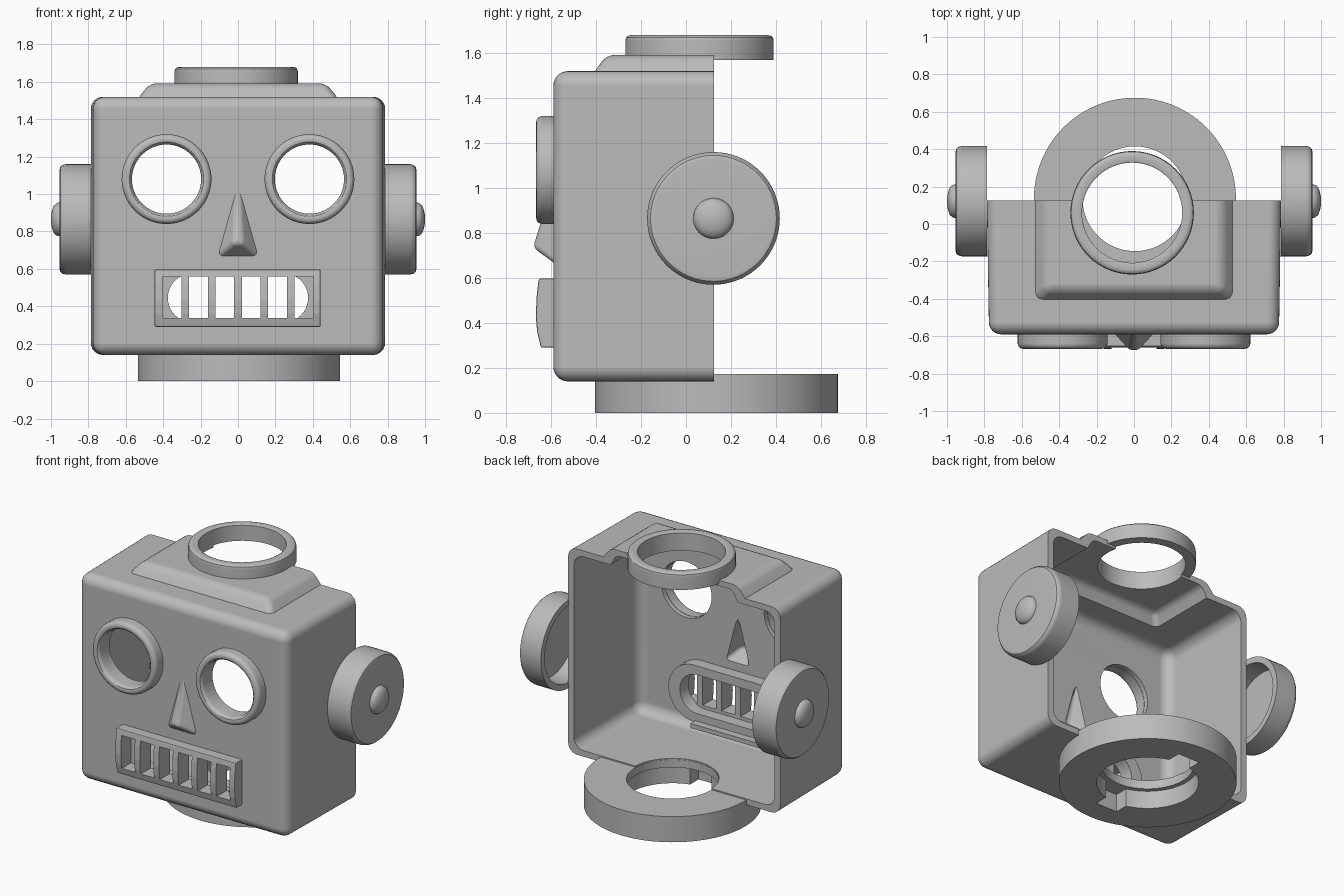
import bpy, bmesh, math
from mathutils import Vector

cube = bpy.data.objects.get("Cube")
if cube:
    bpy.data.objects.remove(cube)

grey = bpy.data.materials.new("plain_grey")
grey.use_nodes = True
grey.diffuse_color = (0.5, 0.5, 0.5, 1)
grey.node_tree.nodes["Principled BSDF"].inputs["Base Color"].default_value = (0.5, 0.5, 0.5, 1)


def make(name, bm, loc=(0, 0, 0)):
    bmesh.ops.recalc_face_normals(bm, faces=bm.faces)
    mesh = bpy.data.meshes.new(name)
    bm.to_mesh(mesh)
    bm.free()
    mesh.materials.append(grey)
    obj = bpy.data.objects.new(name, mesh)
    obj.location = loc
    bpy.context.collection.objects.link(obj)
    return obj


def hull(name, points, bevel=0, segments=4):
    """Convex solid; every edge except those of its rear face is rounded."""
    bm = bmesh.new()
    for p in points:
        bm.verts.new(p)
    bmesh.ops.convex_hull(bm, input=bm.verts)
    bmesh.ops.dissolve_limit(bm, angle_limit=0.01, verts=bm.verts, edges=bm.edges)
    if bevel:
        rear = max(v.co.y for v in bm.verts) - 0.0001
        edges = [e for e in bm.edges if min(v.co.y for v in e.verts) < rear]
        bmesh.ops.bevel(bm, geom=edges, offset=bevel, segments=segments,
                        profile=0.5, affect='EDGES', clamp_overlap=True)
    return make(name, bm)


def box(name, lo, hi, bevel=0):
    return hull(name, [(x, y, z) for x in (lo[0], hi[0])
                       for y in (lo[1], hi[1]) for z in (lo[2], hi[2])], bevel)


def lathe(name, profile, loc, axis=(0, 0, 1), closed=False, steps=64):
    """Revolve (radius, height) points about an axis."""
    bm = bmesh.new()
    rot = Vector(axis).to_track_quat('Z', 'Y').to_matrix()
    rows = []
    for i in range(steps):
        a = math.tau * i / steps
        rows.append([bm.verts.new(rot @ Vector((r * math.cos(a), r * math.sin(a), h)))
                     for r, h in profile])
    n = len(profile)
    for i in range(steps):
        a, b = rows[i], rows[(i + 1) % steps]
        for j in range(n if closed else n - 1):
            k = (j + 1) % n
            bm.faces.new((a[j], b[j], b[k], a[k]))
    bmesh.ops.remove_doubles(bm, verts=bm.verts, dist=0.0001)
    return make(name, bm, loc)


def drill(radius, length, loc, axis=(0, 0, 1)):
    return lathe("drill", [(0, 0), (radius, 0), (radius, length), (0, length)], loc, axis)


def combine(obj, tool, op='DIFFERENCE'):
    bpy.context.view_layer.update()
    mod = obj.modifiers.new("combine", 'BOOLEAN')
    mod.object, mod.operation, mod.solver = tool, op, 'EXACT'
    bpy.context.view_layer.objects.active = obj
    bpy.ops.object.modifier_apply(modifier=mod.name)
    bpy.data.objects.remove(tool)


def head_block(front, rear, bottom, top, half, bevel):
    return hull("head_shell", [(s * (half - 0.012 * (y == front)), y, z) for s in (-1, 1)
                               for y in (front, rear) for z in (bottom, top)], bevel, 6)


def crown(half, front, rear, bottom, top, bevel):
    return hull("crown", [(s * (half - d), y, z) for s in (-1, 1)
                          for z, d in ((bottom, 0), (top, 0.075))
                          for y in (front + d * 0.9, rear)], bevel)


def nose(half, tip, back, low, high):
    return hull("nose", [(0, back, high), (-half, back, low), (half, back, low),
                         (-0.025, tip, low + 0.08), (0.025, tip, low + 0.08)], 0.022)


def stadium(name, half_w, half_h, y0, y1, z):
    pts = []
    for i in range(48):
        a = math.tau * (i + 0.5) / 48
        x = half_h * math.cos(a) + math.copysign(half_w - half_h, math.cos(a))
        pts += [(x, y, z + half_h * math.sin(a)) for y in (y0, y1)]
    return hull(name, pts)


# Hollow head, open at the rear, with raised crown and nose
shell = head_block(-0.59, 0.125, 0.14, 1.52, 0.787, 0.065)
combine(shell, crown(0.545, -0.42, 0.125, 1.5, 1.592, 0.035), 'UNION')
combine(shell, nose(0.125, -0.68, -0.57, 0.655, 1.1), 'UNION')
combine(shell, head_block(-0.55, 0.4, 0.18, 1.48, 0.747, 0.07))
combine(shell, crown(0.505, -0.38, 0.4, 1.42, 1.555, 0.03))
combine(shell, nose(0.1, -0.64, -0.53, 0.675, 1.05))

# Openings in the head
EYE_X, EYE_Z = 0.382, 1.08
for s in (-1, 1):
    combine(shell, drill(0.187, 0.3, (s * EYE_X, -0.4, EYE_Z), (0, -1, 0)))
combine(shell, box("mouth_hole", (-0.41, -0.8, 0.33), (0.41, -0.45, 0.565)))
combine(shell, drill(0.268, 0.4, (-0.01, 0.06, 1.4)))
combine(shell, drill(0.282, 0.3, (0.005, 0.135, 0)))

# Eye rims
for side, s in (("right", -1), ("left", 1)):
    lathe(side + "_eye_rim",
          [(0.185, 0), (0.24, 0), (0.24, 0.06), (0.235, 0.075), (0.225, 0.084),
           (0.212, 0.087), (0.199, 0.084), (0.19, 0.075), (0.185, 0.06)],
          (s * EYE_X, -0.58, EYE_Z), (0, -1, 0), closed=True)

# Mouth grille with bowed front and six openings
bow = [(-0.55, 0.29), (-0.645, 0.29), (-0.662, 0.36), (-0.668, 0.43),
       (-0.664, 0.52), (-0.655, 0.597), (-0.55, 0.597)]
grille = hull("mouth_grille", [(x, y, z) for x in (-0.447, 0.442) for y, z in bow], 0.008, 2)
for i in range(6):
    x = (i - 2.5) * 0.141
    combine(grille, box("slot", (x - 0.05, -0.8, 0.337), (x + 0.05, -0.4, 0.558)))

# Collar and ledge on the inner side of the mouth
collar = stadium("mouth_collar", 0.46, 0.19, -0.56, -0.47, 0.445)
combine(collar, stadium("collar_hole", 0.375, 0.13, -0.7, -0.3, 0.445))
box("mouth_ledge", (-0.26, -0.56, 0.235), (0.26, -0.42, 0.265))

# Ears: hollow caps with a domed button
for side, s in (("right", -1), ("left", 1)):
    lathe(side + "_ear",
          [(0, 0.13), (0.255, 0.13), (0.255, 0), (0.295, 0), (0.295, 0.135),
           (0.291, 0.152), (0.28, 0.165), (0.262, 0.17), (0.09, 0.17), (0.087, 0.185),
           (0.073, 0.2), (0.05, 0.209), (0.025, 0.214), (0, 0.215)],
          (s * 0.785, 0.122, 0.865), (s, 0, 0))

# Ring on the crown
lathe("top_ring",
      [(0.268, 0), (0.33, 0), (0.33, 0.085), (0.326, 0.099), (0.317, 0.107),
       (0.305, 0.11), (0.278, 0.11), (0.268, 0.104)],
      (-0.01, 0.06, 1.57), closed=True)

# Neck disc with stepped bore and two locking notches
neck = lathe("neck_disc",
             [(0.28, 0.172), (0.54, 0.172), (0.54, 0), (0.31, 0), (0.31, 0.12), (0.28, 0.12)],
             (0.005, 0.135, 0), closed=True, steps=96)
combine(neck, box("notch", (-0.075, -0.255, -0.1), (0.085, 0.525, 0.12)))

# Smooth shading with sharp creases kept
bpy.ops.object.select_all(action='DESELECT')
for obj in bpy.context.collection.objects:
    if obj.type == 'MESH' and grey.name in obj.data.materials:
        obj.select_set(True)
        bpy.context.view_layer.objects.active = obj
bpy.ops.object.shade_smooth_by_angle(angle=math.radians(32))
for obj in bpy.context.selected_objects:
    mod = obj.modifiers.new("even_shading", 'WEIGHTED_NORMAL')
    mod.keep_sharp = True
